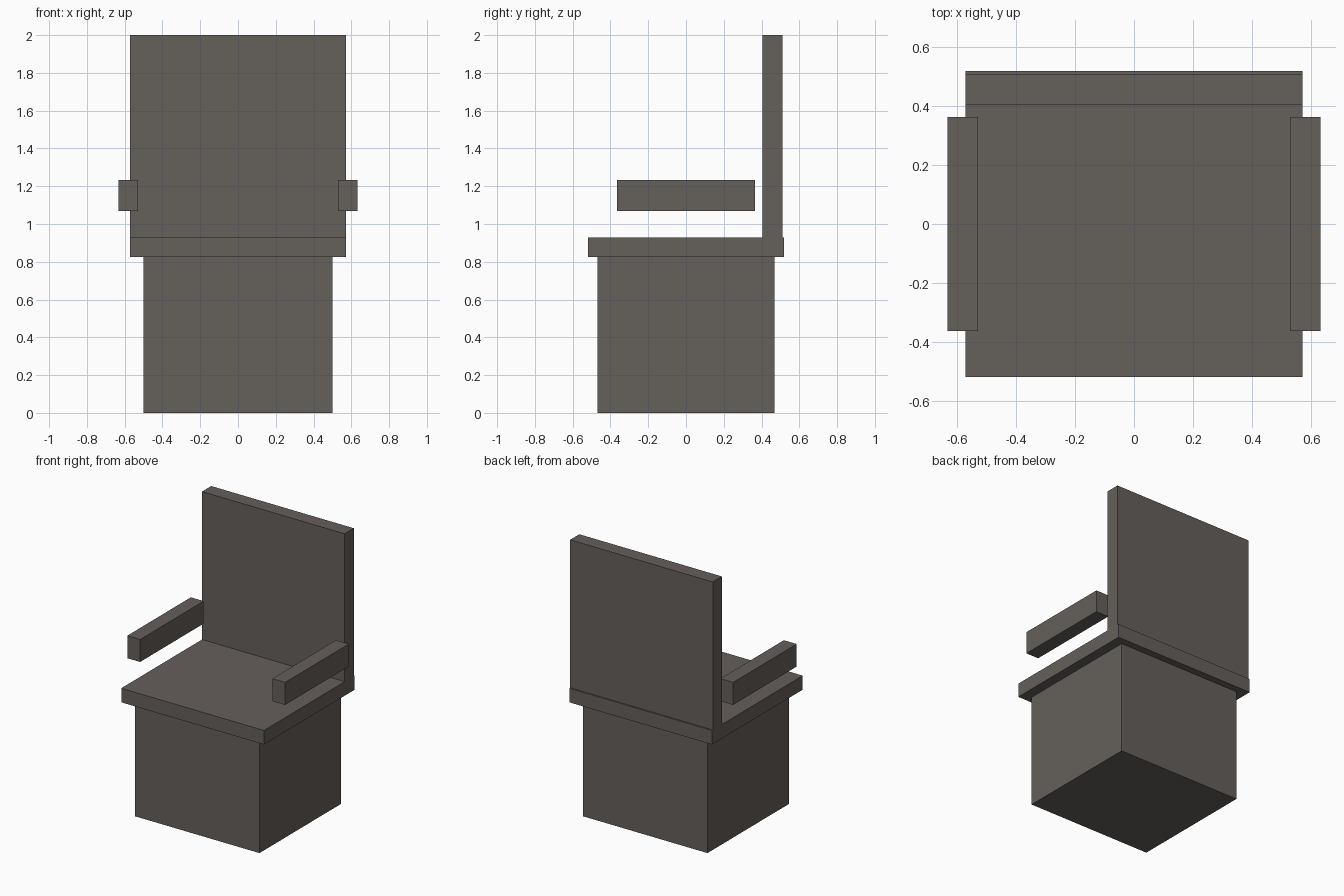
import bpy

cube = bpy.data.objects.get("Cube")
if cube:
    bpy.data.objects.remove(cube, do_unlink=True)

# Single warm grey finish
COLOUR = (0.13, 0.115, 0.104, 1.0)
grey = bpy.data.materials.new("warm_grey")
grey.use_nodes = True
grey.diffuse_color = COLOUR
grey.node_tree.nodes["Principled BSDF"].inputs["Base Color"].default_value = COLOUR


def box(name, x, y, z):
    """Add a flat-faced box spanning the given (low, high) ranges."""
    spans = (x, y, z)
    bpy.ops.mesh.primitive_cube_add(size=1)
    obj = bpy.context.object
    obj.name = obj.data.name = name
    for v in obj.data.vertices:
        v.co = [lo + (c + 0.5) * (hi - lo) for c, (lo, hi) in zip(v.co, spans)]
    obj.data.materials.append(grey)
    return obj


# Pedestal, seat slab and upright back
box("base", (-0.5, 0.5), (-0.468, 0.468), (0, 0.826))
box("seat", (-0.572, 0.572), (-0.52, 0.52), (0.826, 0.928))
box("backrest", (-0.572, 0.572), (0.405, 0.51), (0.928, 2.0))

# Armrests, one on each side
for side, sign in (("left", 1), ("right", -1)):
    span = sorted((sign * 0.53, sign * 0.633))
    box(side + "_armrest", span, (-0.364, 0.364), (1.07, 1.233))
